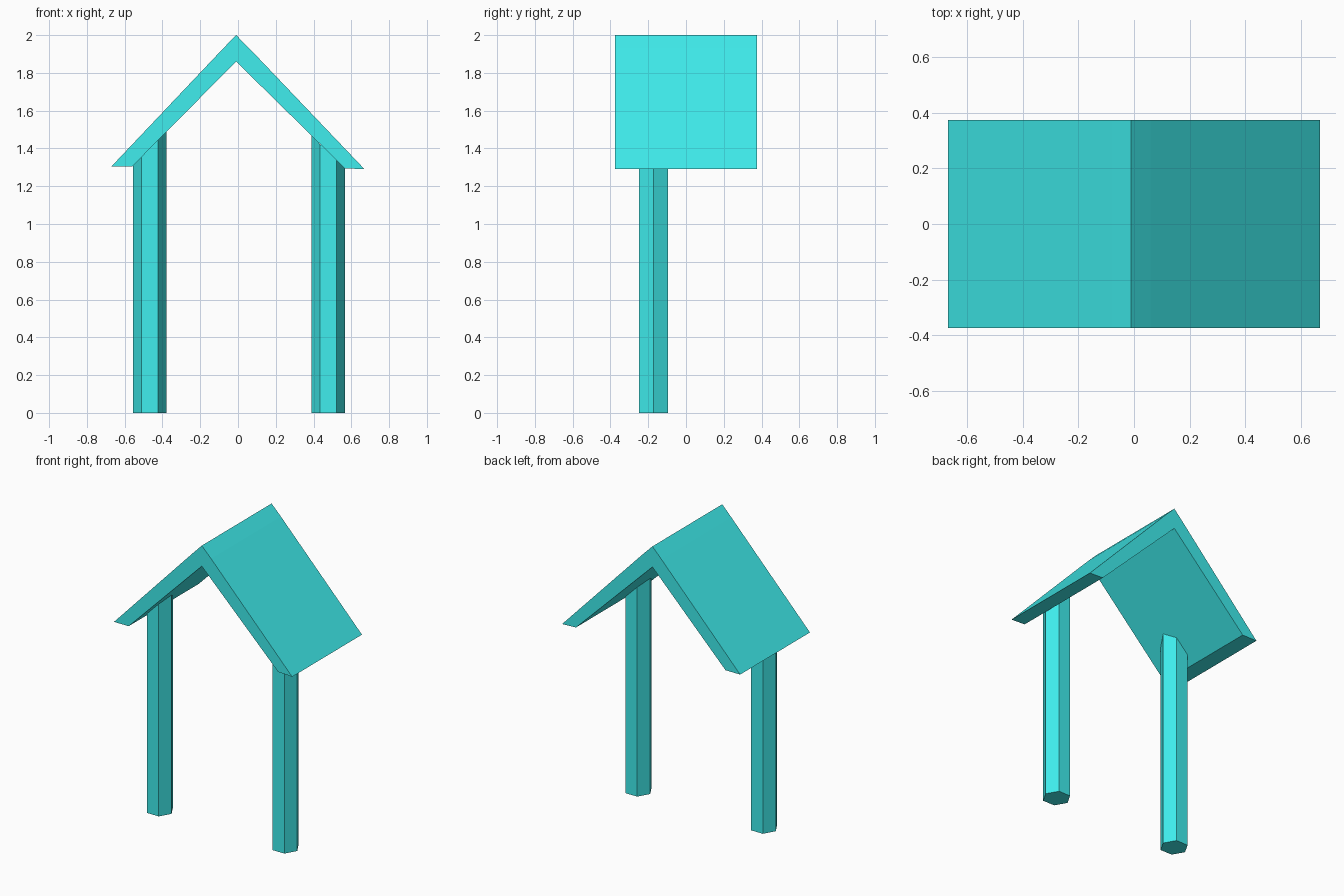
import bpy, bmesh
from math import cos, sin, radians

if "Cube" in bpy.data.objects:
    bpy.data.objects.remove(bpy.data.objects["Cube"])

mat = bpy.data.materials.new("cyan")
mat.diffuse_color = (0.05, 0.85, 0.85, 1)
mat.use_nodes = True
mat.node_tree.nodes["Principled BSDF"].inputs["Base Color"].default_value = mat.diffuse_color

RIDGE_X, UNDER_RIDGE_Z = -0.01, 1.86


def prism(name, start, end):
    """Closed flat-shaded solid between two matching outlines."""
    bm = bmesh.new()
    a = [bm.verts.new(p) for p in start]
    b = [bm.verts.new(p) for p in end]
    bm.faces.new(a)
    bm.faces.new(b)
    for i in range(len(a)):
        j = (i + 1) % len(a)
        bm.faces.new((a[i], a[j], b[j], b[i]))
    bmesh.ops.recalc_face_normals(bm, faces=bm.faces)
    mesh = bpy.data.meshes.new(name)
    bm.to_mesh(mesh)
    bm.free()
    mesh.materials.append(mat)
    obj = bpy.data.objects.new(name, mesh)
    bpy.context.collection.objects.link(obj)
    return obj


# Gabled roof: chevron profile with board seams beside the ridge
profile = [(-0.67, 1.305), (-0.078, 1.93), (RIDGE_X, 2.0), (0.06, 1.93),
           (0.67, 1.29), (0.565, 1.295), (RIDGE_X, UNDER_RIDGE_Z), (-0.56, 1.305)]
prism("roof", *[[(x, y, z) for x, z in profile] for y in (-0.375, 0.375)])

# Hexagonal posts, tops cut to the slope of the roof underside
for name, cx, slope in (("left_post", -0.467, 1.009), ("right_post", 0.478, 0.983)):
    ring = [(cx + 0.088 * cos(radians(60 * i)), -0.172 + 0.088 * sin(radians(60 * i)))
            for i in range(6)]
    prism(name, [(x, y, 0) for x, y in ring],
          [(x, y, UNDER_RIDGE_Z - slope * abs(x - RIDGE_X)) for x, y in ring])
